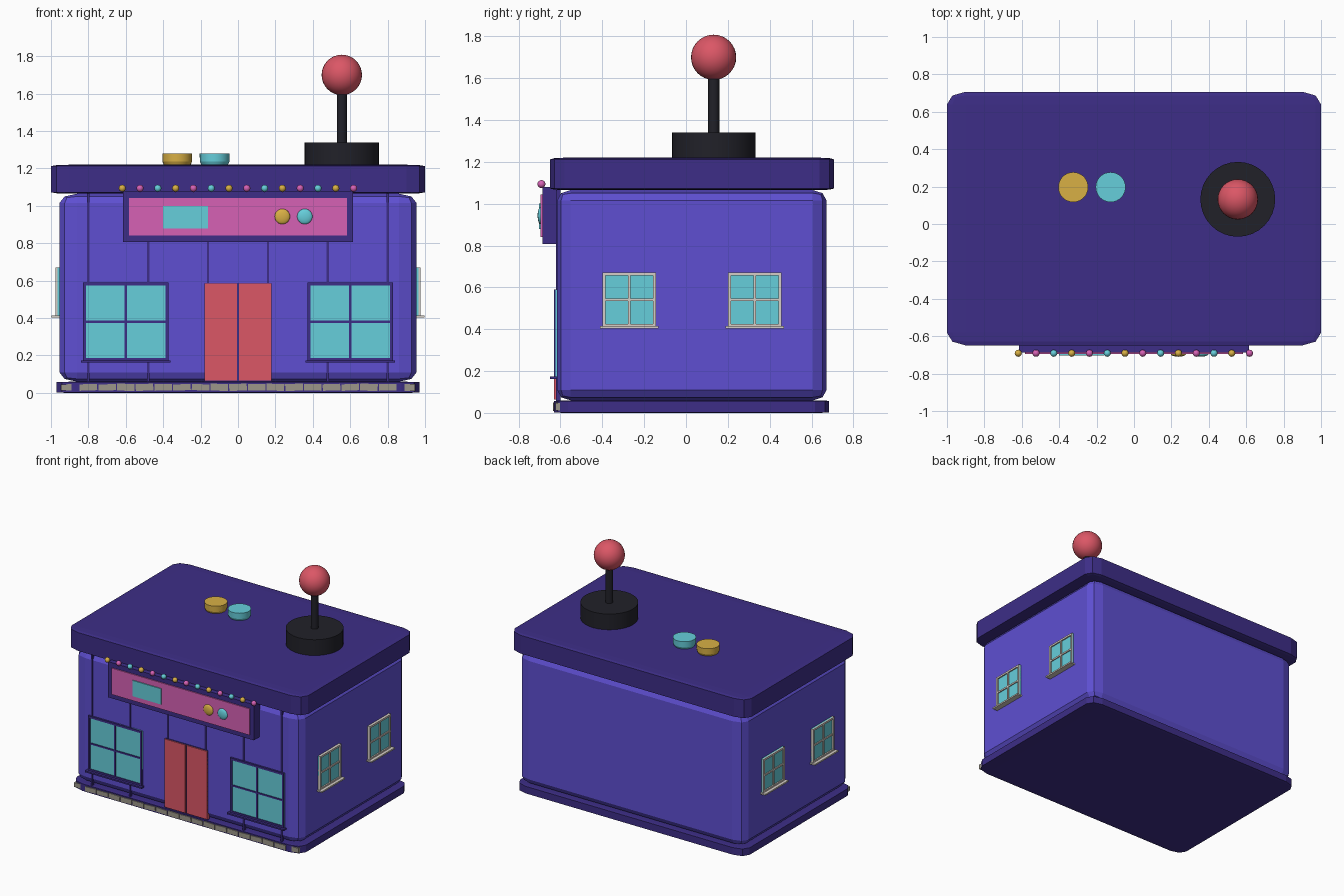
import bpy, bmesh, math, random
from mathutils import Matrix, Vector

if "Cube" in bpy.data.objects:
    bpy.data.objects.remove(bpy.data.objects["Cube"])

random.seed(4)


def mat(name, r, g, b):
    lin = [(c / 12.92 if c <= 0.04045 else ((c + 0.055) / 1.055) ** 2.4) for c in (r, g, b)]
    m = bpy.data.materials.new(name)
    m.diffuse_color = (*lin, 1)
    m.use_nodes = True
    m.node_tree.nodes["Principled BSDF"].inputs["Base Color"].default_value = m.diffuse_color
    return m


PURPLE = mat("wall purple", 0.37, 0.31, 0.82)
DARK = mat("dark purple", 0.24, 0.18, 0.53)
CYAN = mat("cyan", 0.40, 0.81, 0.86)
RED = mat("red", 0.86, 0.34, 0.40)
BLACK = mat("black", 0.13, 0.13, 0.16)
YELLOW = mat("yellow", 0.85, 0.69, 0.27)
PINK = mat("pink", 0.84, 0.38, 0.71)
WHITE = mat("pale frame", 0.84, 0.81, 0.78)
STONE = mat("stone", 0.61, 0.59, 0.54)


def finish(bm, name, m, smooth=False):
    me = bpy.data.meshes.new(name)
    bm.to_mesh(me)
    bm.free()
    me.materials.append(m)
    ob = bpy.data.objects.new(name, me)
    bpy.context.collection.objects.link(ob)
    if smooth:
        bpy.ops.object.select_all(action='DESELECT')
        ob.select_set(True)
        bpy.context.view_layer.objects.active = ob
        bpy.ops.object.shade_smooth_by_angle(angle=math.radians(40))
    return ob


def box(name, m, x, y, z, bevel=0, tilt=0):
    """Box from (min, max) ranges; the bevel is made before scaling."""
    bm = bmesh.new()
    bmesh.ops.create_cube(bm, size=1)
    if bevel:
        bmesh.ops.bevel(bm, geom=bm.edges[:], offset=bevel, segments=2, profile=0.5, affect='EDGES')
    size = [abs(r[1] - r[0]) for r in (x, y, z)]
    mid = Vector([(r[0] + r[1]) / 2 for r in (x, y, z)])
    bm.transform(Matrix.Translation(mid) @ Matrix.Rotation(tilt, 4, 'Y') @ Matrix.Diagonal((*size, 1)))
    return finish(bm, name, m)


def cyl(name, m, x, y, z0, z1, r0, r1, n=32):
    bm = bmesh.new()
    bmesh.ops.create_cone(bm, cap_ends=True, segments=n, radius1=r0, radius2=r1, depth=z1 - z0)
    bm.transform(Matrix.Translation((x, y, (z0 + z1) / 2)))
    return finish(bm, name, m, True)


def ball(name, m, c, r, u=32, v=16, squash=1):
    bm = bmesh.new()
    bmesh.ops.create_uvsphere(bm, u_segments=u, v_segments=v, radius=r)
    bm.transform(Matrix.Translation(c) @ Matrix.Diagonal((1, squash, 1, 1)))
    return finish(bm, name, m, True)


# building shell
box("plinth", DARK, (-0.97, 0.97), (-0.63, 0.683), (0, 0.06), 0.05)
box("walls", PURPLE, (-0.955, 0.955), (-0.616, 0.672), (0.06, 1.065), 0.05)
box("roof", DARK, (-1, 1), (-0.649, 0.707), (1.065, 1.22), 0.05)

# stone course along the front of the plinth
for i in range(19):
    x = -0.9 + i * 0.1
    h = 0.017 + random.uniform(-0.001, 0.002)
    back = 0.012 if i in (0, 18) else 0
    box("stone_%d" % i, STONE, (x - 0.047, x + 0.047), (-0.637 + back, -0.60),
        (0.03 - h, 0.03 + h), tilt=random.uniform(-0.05, 0.05))

# wall strips
for i in range(6):
    x = -0.8 + i * 0.32
    box("wall_strip_%d" % i, DARK, (x - 0.006, x + 0.006), (-0.622, -0.60), (0.06, 1.065))

# double door
box("door_gap", DARK, (-0.18, 0.18), (-0.622, -0.60), (0.06, 0.588))
for s in (-1, 1):
    box("door_leaf", RED, sorted((s * 0.005, s * 0.18)), (-0.63, -0.60), (0.065, 0.585))


def window(name, m, put, c, w, z0, z1, frame, bar, depth, sill):
    """Window on a wall: put(name, mat, along, outward, z) places each piece."""
    a, b = c - w / 2, c + w / 2
    zm = (z0 + z1) / 2
    put(name + "_glass", CYAN, (a, b), (-0.02, depth * 0.5), (z0, z1))
    for s in (a, b - frame):
        put(name + "_side", m, (s, s + frame), (-0.02, depth), (z0, z1))
    for s in (z0, z1 - frame):
        put(name + "_rail", m, (a, b), (-0.02, depth), (s, s + frame))
    put(name + "_post", m, (c - bar, c + bar), (-0.02, depth * 0.9), (z0, z1))
    put(name + "_bar", m, (a, b), (-0.02, depth * 0.9), (zm - bar, zm + bar))
    put(name + "_sill", m, (a - 0.012, b + 0.012), (-0.02, sill), (z0 - 0.008, z0 + 0.003))


def on_front(n, m, u, d, z):
    box(n, m, u, (-0.616 - d[1], -0.616 - d[0]), z)


def on_side(s):
    return lambda n, m, u, d, z: box(n, m, sorted((s * (0.955 + d[0]), s * (0.955 + d[1]))), u, z)


for s in (-1, 1):
    window("front_window", DARK, on_front, s * 0.6, 0.455, 0.17, 0.59, 0.016, 0.006, 0.014, 0.033)
    for y in (-0.272, 0.328):
        window("side_window", WHITE, on_side(s), y, 0.255, 0.412, 0.67, 0.014, 0.006, 0.02, 0.043)

# sign board with screen and knobs
box("sign_board", DARK, (-0.615, 0.615), (-0.687, -0.61), (0.808, 1.08))
box("sign_panel", PINK, (-0.583, 0.583), (-0.695, -0.68), (0.842, 1.043))
box("sign_screen", CYAN, (-0.40, -0.16), (-0.702, -0.69), (0.88, 1.0))
ball("sign_knob_left", YELLOW, (0.237, -0.695, 0.943), 0.041, 24, 12, 0.35)
ball("sign_knob_right", CYAN, (0.357, -0.695, 0.943), 0.041, 24, 12, 0.35)

# row of bulbs above the sign
for i in range(14):
    ball("bulb_%d" % i, (YELLOW, PINK, CYAN)[i % 3],
         (-0.619 + i * 1.237 / 13, -0.691, 1.094), 0.019, 12, 8)

# rooftop buttons
for x, m in ((-0.325, YELLOW), (-0.125, CYAN)):
    cyl("roof_button", m, x, 0.197, 1.236, 1.28, 0.079, 0.08)
    cyl("roof_button_foot", m, x, 0.197, 1.215, 1.236, 0.069, 0.079)

# rooftop joystick
cyl("stick_base", BLACK, 0.555, 0.132, 1.215, 1.34, 0.2, 0.2)
cyl("stick_shaft", BLACK, 0.555, 0.132, 1.33, 1.65, 0.027, 0.027, 24)
ball("stick_ball", RED, (0.555, 0.132, 1.70), 0.108)
